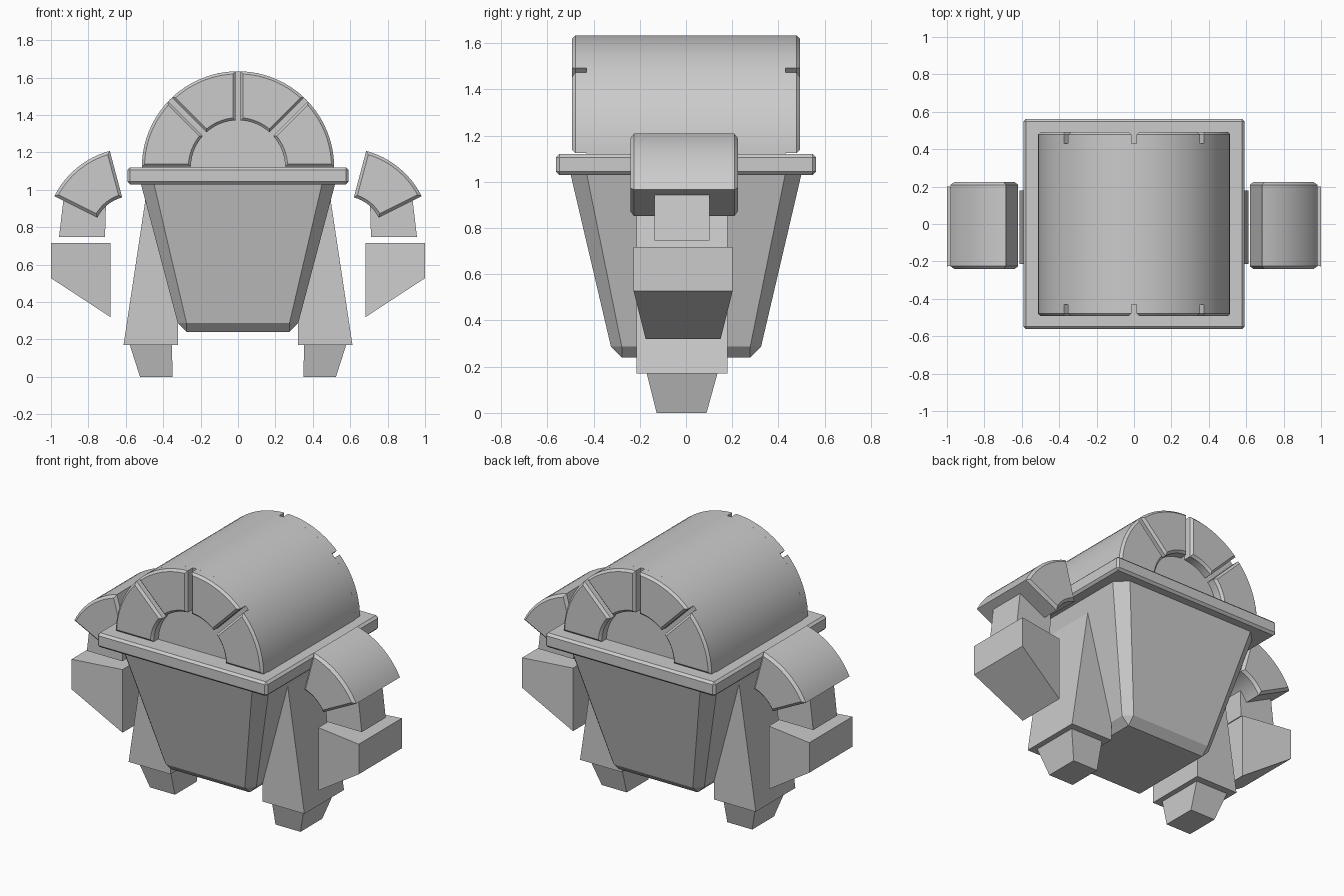
import bpy, bmesh
from math import radians, asin, cos, sin

if "Cube" in bpy.data.objects:
    bpy.data.objects.remove(bpy.data.objects["Cube"])


def loft(name, rings, smooth=False):
    """Skin a stack of matching closed rings and cap both ends."""
    bm = bmesh.new()
    vs = [[bm.verts.new(p) for p in r] for r in rings]
    n = len(rings[0])
    for a, b in zip(vs, vs[1:]):
        for i in range(n):
            j = (i + 1) % n
            bm.faces.new((a[i], a[j], b[j], b[i]))
    bm.faces.new(vs[0])
    bm.faces.new(vs[-1])
    bmesh.ops.remove_doubles(bm, verts=bm.verts, dist=1e-5)
    bmesh.ops.recalc_face_normals(bm, faces=bm.faces)
    me = bpy.data.meshes.new(name)
    bm.to_mesh(me)
    bm.free()
    if smooth:
        me.shade_smooth()
        me.set_sharp_from_angle(angle=radians(30))
    ob = bpy.data.objects.new(name, me)
    bpy.context.collection.objects.link(ob)
    return ob


def octagon(hx, hy, c, z):
    """Rectangle with cut corners at height z."""
    pts = [(hx, hy - c), (hx - c, hy), (c - hx, hy), (-hx, hy - c),
           (-hx, c - hy), (c - hx, -hy), (hx - c, -hy), (hx, c - hy)]
    return [(x, y, z) for x, y in pts]


def rect(x0, x1, y0, y1, z):
    return [(x0, y0, z), (x1, y0, z), (x1, y1, z), (x0, y1, z)]


def sector(cx, cz, r0, r1, a0, a1, g0, g1, d, y, n=12):
    """Ring sector in the xz plane; ends moved in by g, everything inset by d."""
    pts = []
    for r, rev in ((r1 - d, False), (r0 + d, True)):
        s = radians(a0) + asin((g0 + d) / r)
        e = radians(a1) - asin((g1 + d) / r)
        arc = [s + (e - s) * i / n for i in range(n + 1)]
        for a in (arc[::-1] if rev else arc):
            pts.append((cx + r * cos(a), y, cz + r * sin(a)))
    return pts


# Tapered body with cut corners
loft("body", [octagon(.52, .50, .07, 1.035),
              octagon(.322, .325, .047, .287),
              octagon(.275, .278, 0, .24)])

# Rim slab
B = .014
loft("rim", [octagon(.592 - B, .562 - B, 0, 1.03), octagon(.592, .562, B, 1.03 + B),
             octagon(.592, .562, B, 1.12 - B), octagon(.592 - B, .562 - B, 0, 1.12)])

# Half-cylinder dome
R, Z = .514, 1.12
half = [(R * cos(radians(a)), R * sin(radians(a)) + Z) for a in [i * 3.75 for i in range(49)]]
loft("dome", [[(x, y, z) for x, z in half] for y in (-.43, .43)], True)

# Raised panels on both ends of the dome
for side in (-1, 1):
    for k in range(4):
        g0 = .004 if k == 0 else .014
        g1 = .004 if k == 3 else .014
        loft("dome_panel", [sector(0, Z, .252, R, 45 * k, 45 * k + 45, g0, g1, d, side * y)
                            for d, y in ((0, .43), (0, .479), (.014, .493))], True)

# Limbs, mirrored left and right
for s in (-1, 1):
    def mirror(rings):
        return [[(s * x, y, z) for x, y, z in r] for r in rings]

    loft("leg", mirror([rect(.32, .612, -.214, .18, .17),
                        rect(.32, .482, -.214, .18, 1.035)]))
    loft("foot", mirror([rect(.35, .524, -.127, .089, 0),
                         rect(.353, .578, -.17, .136, .17)]))
    loft("shoulder", mirror([sector(.565, .758, .209, .466, 26.6, 75, 0, 0, d, y)
                             for d, y in ((.016, -.241), (0, -.225), (0, .209), (.016, .225))]), True)
    loft("upper_arm", mirror([rect(.711, .957, -.136, .102, .747),
                              rect(.705, .932, -.136, .102, .96)]))
    # Forearm: narrower inner face, sloping underside
    loft("forearm", mirror([
        [(.682, -.175, .32), (.682, .15, .32), (.682, .15, .717), (.682, -.175, .717)],
        [(1, -.227, .528), (1, .202, .528), (1, .202, .717), (1, -.227, .717)]]))
